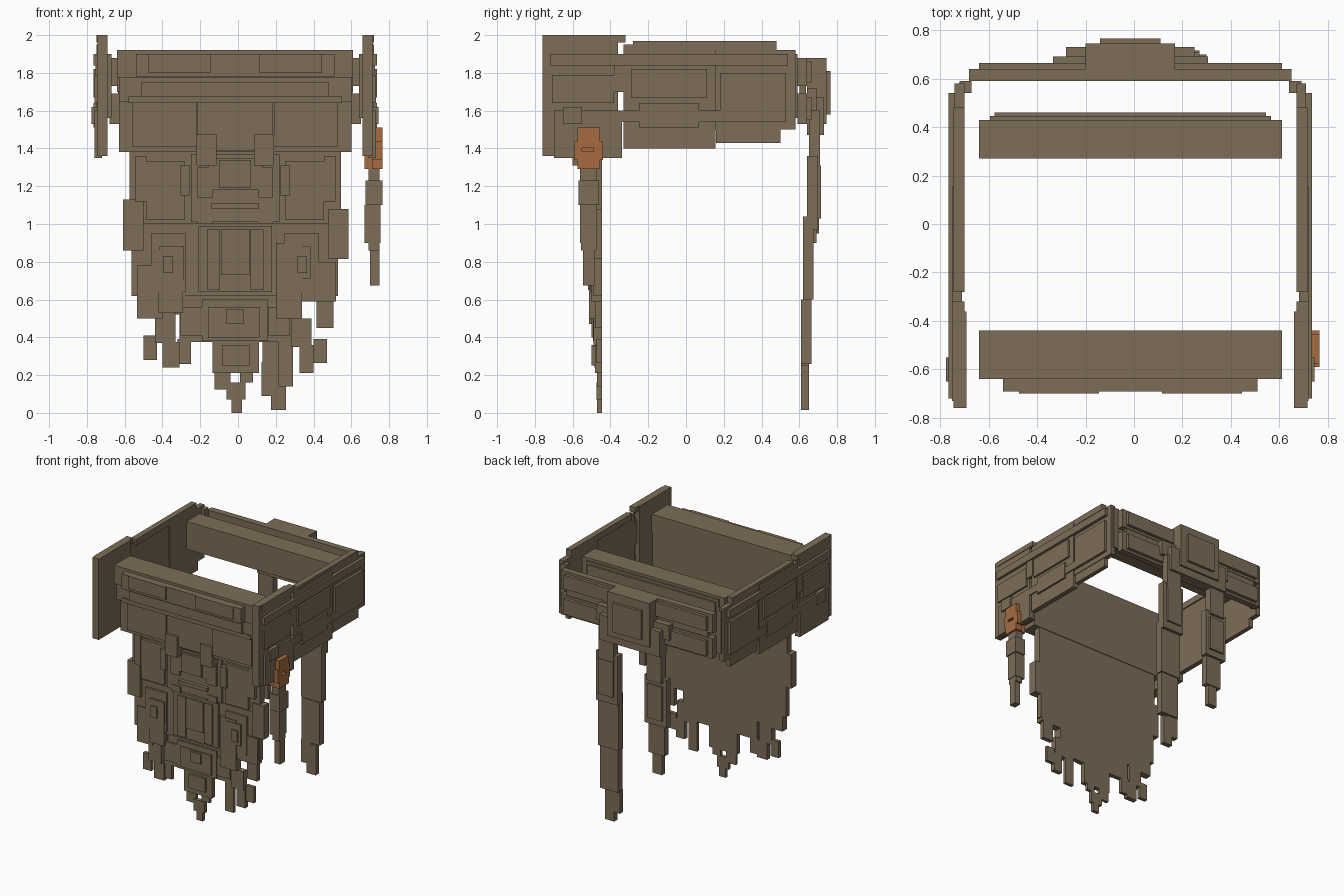
import bpy
import bmesh
from mathutils import Matrix, Vector

default_cube = bpy.data.objects.get("Cube")
if default_cube:
    bpy.data.objects.remove(default_cube)

CENTRE = -.015          # symmetry plane of the belt
APRON_BACK = -.445      # flat rear face of the hanging apron


def make_material(name, red, green, blue):
    material = bpy.data.materials.new(name)
    material.use_nodes = True
    colour = (red, green, blue, 1)
    material.diffuse_color = colour
    material.node_tree.nodes["Principled BSDF"].inputs["Base Color"].default_value = colour
    return material


LEATHER = make_material("brown_leather", .205, .155, .097)
COPPER = make_material("orange_copper", .38, .148, .052)


def block(name, xs, ys, zs, material=LEATHER):
    low, high = (Vector(corner) for corner in zip(xs, ys, zs))
    mesh = bpy.data.meshes.new(name)
    bm = bmesh.new()
    placement = Matrix.Translation((low + high) / 2) @ Matrix.Diagonal((*(high - low), 1))
    bmesh.ops.create_cube(bm, size=1, matrix=placement)
    bm.to_mesh(mesh)
    bm.free()
    mesh.materials.append(material)
    item = bpy.data.objects.new(name, mesh)
    bpy.context.collection.objects.link(item)
    return item


def centred(name, half_width, ys, zs):
    """Block lying across the symmetry plane."""
    return block(name, (CENTRE - half_width, CENTRE + half_width), ys, zs)


def pair(name, xs, ys, zs):
    """Block on the left and its mirror on the right."""
    block("left_" + name, xs, ys, zs)
    mirrored = [2 * CENTRE - x for x in reversed(xs)]
    block("right_" + name, mirrored, ys, zs)


def apron(name, left, right, bottom, top, layer="board"):
    """Apron plate; the whole apron thins out towards the ground."""
    share = {"board": .5, "panel": .7, "raised": .85, "detail": 1}[layer]
    depth = (.035 + .065 * (bottom + top) / 2) * share
    block("apron_" + name, (left, right), (APRON_BACK - depth, APRON_BACK), (bottom, top))


def apron_pair(name, inner, outer, bottom, top, layer="board"):
    apron("left_" + name, CENTRE + inner, CENTRE + outer, bottom, top, layer)
    apron("right_" + name, CENTRE - outer, CENTRE - inner, bottom, top, layer)


# Front belt: thick beam with stacked plates
centred("front_beam", .625, (-.64, -.44), (1.775, 1.92))
centred("front_beam_plate", .525, (-.69, -.6), (1.78, 1.9))
pair("front_beam_pad", (.115, .445), (-.7, -.6), (1.8, 1.9))
centred("front_middle_band", .615, (-.62, -.44), (1.645, 1.775))
centred("front_middle_band_plate", .495, (-.64, -.6), (1.675, 1.75))
centred("front_middle_lip", .565, (-.63, -.5), (1.64, 1.675))
centred("front_lower_band", .615, (-.57, -.44), (1.38, 1.645))
pair("front_lower_panel", (.19, .53), (-.59, -.5), (1.41, 1.64))
centred("front_lower_centre", .2, (-.58, -.5), (1.39, 1.64))
pair("front_centre_strap", (.085, .19), (-.6, -.5), (1.31, 1.475))

# Rear inner beam
centred("rear_inner_beam", .625, (.27, .43), (1.7, 1.92))
centred("rear_inner_beam_step", .58, (.4, .445), (1.73, 1.9))
centred("rear_inner_beam_plate", .56, (.4, .46), (1.74, 1.88))

# Rear belt: two rows on a backing plate
centred("rear_backing", .62, (.6, .635), (1.53, 1.88))
for row, bottom, top in (("upper", 1.73, 1.88), ("lower", 1.53, 1.69)):
    centred(f"rear_{row}_row", .665, (.59, .64), (bottom, top))
    centred(f"rear_{row}_row_plate", .625, (.62, .665), (bottom + .02, top - .02))

# Rear buckle
centred("rear_buckle_base", .32, (.64, .69), (1.6, 1.72))
centred("rear_buckle_wings", .265, (.64, .73), (1.47, 1.67))
centred("rear_buckle_box", .185, (.64, .745), (1.53, 1.88))
centred("rear_buckle_face", .125, (.7, .765), (1.58, 1.81))

# Side plates, left and right
pair("side_front_plate", (.66, .715), (-.76, -.36), (1.36, 2))
pair("side_front_cap", (.67, .72), (-.73, -.32), (1.96, 2))
pair("side_front_face", (.69, .73), (-.71, -.38), (1.64, 1.79))
pair("side_front_lower_face", (.69, .73), (-.7, -.34), (1.35, 1.6))
pair("side_front_stud", (.69, .745), (-.65, -.55), (1.53, 1.62))
pair("side_front_link", (.68, .725), (-.38, -.31), (1.7, 1.88))
pair("side_middle_plate", (.68, .72), (-.33, .155), (1.4, 1.95))
pair("side_middle_face", (.69, .735), (-.29, .11), (1.67, 1.82))
pair("side_middle_lower_face", (.69, .735), (-.25, .07), (1.51, 1.64))
pair("side_top_rail", (.67, .715), (-.28, .48), (1.92, 1.97))
pair("side_rear_plate", (.67, .71), (.15, .58), (1.5, 1.92))
pair("side_rear_skirt", (.67, .705), (.16, .5), (1.43, 1.55))
pair("side_rear_face", (.68, .73), (.18, .53), (1.54, 1.8))
pair("side_upper_strap", (.69, .735), (-.72, .54), (1.84, 1.9))
pair("side_lower_strap", (.69, .73), (-.37, .53), (1.54, 1.6))
pair("side_rear_corner", (.64, .69), (.54, .59), (1.56, 1.9))

# Apron, upper tier
apron("upper_board", -.575, .545, 1, 1.38)
apron_pair("upper_side_panel", .265, .47, 1.02, 1.33, "panel")
apron_pair("shoulder_strip", .47, .53, 1.12, 1.36, "panel")
apron("upper_centre_panel", -.25, .22, 1.01, 1.37, "panel")
apron("upper_square", -.16, .13, 1.18, 1.35, "raised")
apron("upper_square_face", -.1, .07, 1.19, 1.34, "detail")
apron_pair("upper_bracket", .12, .2, 1.14, 1.3, "raised")
apron_pair("upper_cheek", .24, .29, 1.15, 1.31, "raised")
apron("upper_bar", -.14, .11, 1.08, 1.11, "detail")
apron_pair("upper_foot", .12, .2, 1, 1.05, "raised")

# Apron, middle tier
apron("middle_board", -.565, .53, .62, 1)
apron("right_hip_tab", -.61, -.5, .86, 1.13, "panel")
apron("left_hip_tab", .48, .585, .815, 1.08, "panel")
apron("middle_centre_panel", -.21, .18, .64, .99, "panel")
apron_pair("middle_ridge", .08, .15, .65, .97, "raised")
apron("middle_inner_panel", -.09, .06, .73, .97, "raised")
apron_pair("middle_side_panel", .26, .445, .64, .95, "panel")
apron_pair("middle_side_face", .27, .4, .71, .88, "raised")
apron_pair("middle_side_pad", .33, .38, .74, .83, "detail")

# Apron, lower tier
apron("lower_board", -.31, .29, .375, .62)
apron("lower_centre_panel", -.19, .155, .38, .6, "panel")
apron("lower_centre_face", -.16, .115, .4, .56, "raised")
apron("lower_centre_stud", -.06, .03, .47, .55, "detail")
apron_pair("lower_side_panel", .175, .29, .41, .56, "panel")

# Ragged lower edge, right side
apron("right_fringe_outer", -.535, -.4, .5, .78, "panel")
apron("right_fringe_inner", -.42, -.29, .53, .86, "raised")
apron("right_fringe_middle", -.44, -.33, .37, .56, "panel")
apron("right_fringe_link", -.34, -.28, .52, .64)
apron("right_fringe_outer_tip", -.5, -.43, .28, .41)
apron("right_fringe_inner_tip", -.4, -.31, .24, .375, "panel")
apron("right_fringe_last_tip", -.32, -.25, .26, .39)

# Ragged lower edge, left side
apron("left_fringe_outer", .335, .52, .59, .8, "panel")
apron("left_fringe_outer_tip", .415, .505, .45, .66)
apron("left_fringe_inner", .28, .39, .35, .5, "panel")
apron("left_fringe_upper", .2, .34, .5, .9, "raised")
apron("left_fringe_tip", .325, .4, .21, .36, "panel")
apron("left_fringe_end", .4, .47, .265, .39)
apron("left_fringe_low_tip", .215, .29, .14, .39)

# Centre point
apron("point_board", -.135, .11, .21, .38, "panel")
apron("point_face", -.085, .06, .25, .36, "detail")
apron("point_right_step", -.125, -.04, .125, .22)
apron("point_left_step", .01, .08, .16, .22)
apron("point_lower", -.06, .04, .07, .16, "panel")
apron("point_tip", -.035, .02, 0, .09, "panel")

# Rear hanging straps: a long one on the left, a short one on the right
block("long_strap_top", (.14, .27), (.65, .71), (1.3, 1.6))
block("long_strap_upper", (.11, .3), (.64, .7), (.97, 1.36))
block("long_strap_upper_face", (.14, .27), (.68, .715), (1.03, 1.31))
block("long_strap_middle", (.12, .3), (.62, .675), (.6, 1.04))
block("long_strap_lower", (.13, .29), (.61, .665), (.26, .6))
block("long_strap_step", (.125, .215), (.61, .65), (.09, .27))
block("long_strap_tip", (.175, .255), (.61, .65), (.015, .25))
block("short_strap_top", (-.28, -.15), (.65, .71), (1.25, 1.6))
block("short_strap_upper", (-.31, -.12), (.64, .69), (.9, 1.28))
block("short_strap_upper_face", (-.28, -.15), (.67, .705), (.95, 1.22))
block("short_strap_middle", (-.28, -.14), (.62, .67), (.66, .92))
block("short_strap_tip", (-.25, -.17), (.62, .66), (.5, .67))

# Copper clasp on the left hip, framed around a small slot
for name, ys, zs in (("upper", (-.575, -.455), (1.405, 1.51)),
                     ("lower", (-.575, -.455), (1.29, 1.385)),
                     ("front", (-.59, -.55), (1.34, 1.44)),
                     ("back", (-.49, -.44), (1.34, 1.44))):
    block(f"clasp_{name}", (.71, .765), ys, zs, COPPER)
block("clasp_core", (.67, .74), (-.565, -.465), (1.29, 1.42), COPPER)

# Hanging tassel below the clasp
block("tassel_neck", (.69, .75), (-.56, -.47), (1.22, 1.3))
block("tassel_upper", (.675, .765), (-.57, -.46), (1.1, 1.23))
block("tassel_middle", (.67, .755), (-.56, -.47), (.9, 1.1))
block("tassel_collar", (.69, .75), (-.555, -.475), (.86, .9))
block("tassel_tip", (.7, .75), (-.545, -.485), (.675, .87))
